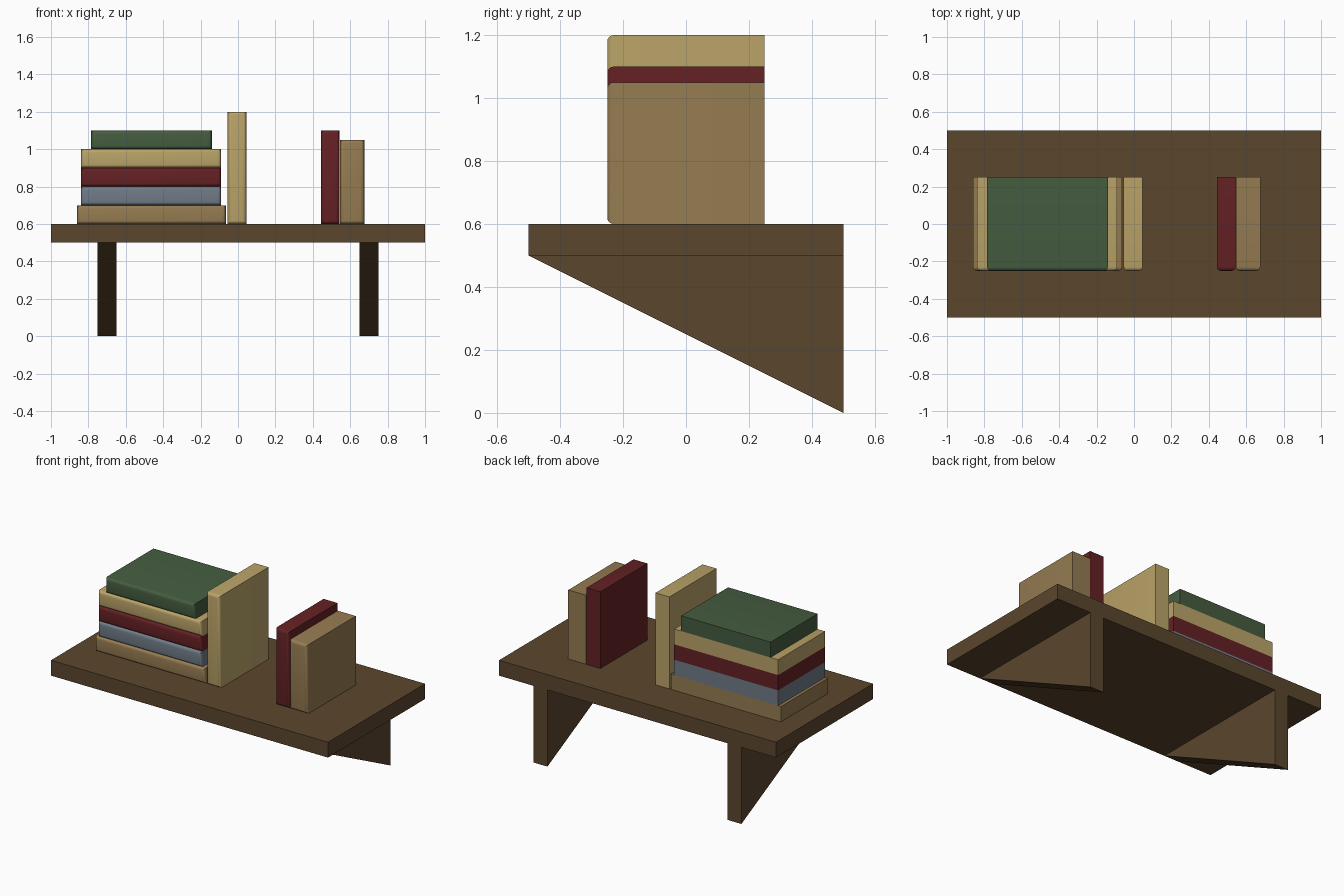
import bpy, bmesh

if "Cube" in bpy.data.objects:
    bpy.data.objects.remove(bpy.data.objects["Cube"])


def srgb(r, g, b):
    lin = [((c / 255 + 0.055) / 1.055) ** 2.4 for c in (r, g, b)]
    return (*lin, 1.0)


def material(name, rgb):
    m = bpy.data.materials.new(name)
    m.diffuse_color = srgb(*rgb)
    m.use_nodes = True
    m.node_tree.nodes["Principled BSDF"].inputs["Base Color"].default_value = m.diffuse_color
    return m


wood = material("dark wood", (91, 70, 45))
green = material("green cover", (69, 93, 64))
yellow = material("straw cover", (187, 164, 105))
red = material("red cover", (101, 33, 36))
blue = material("slate cover", (113, 123, 135))
tan = material("tan cover", (150, 124, 82))


def prism(name, x0, x1, profile, mat):
    """Extrude a (y, z) profile from x0 to x1."""
    bm = bmesh.new()
    face = bm.faces.new([bm.verts.new((x0, y, z)) for y, z in profile])
    ext = bmesh.ops.extrude_face_region(bm, geom=[face])
    moved = [v for v in ext["geom"] if isinstance(v, bmesh.types.BMVert)]
    bmesh.ops.translate(bm, verts=moved, vec=(x1 - x0, 0, 0))
    bmesh.ops.recalc_face_normals(bm, faces=bm.faces)
    return finish(name, bm, mat)


def finish(name, bm, mat):
    me = bpy.data.meshes.new(name)
    bm.to_mesh(me)
    bm.free()
    me.materials.append(mat)
    ob = bpy.data.objects.new(name, me)
    bpy.context.collection.objects.link(ob)
    return ob


def book(name, x0, x1, z0, z1, mat):
    """Box whose front (spine) edges are rounded."""
    ob = prism(name, x0, x1, [(-0.25, z0), (0.25, z0), (0.25, z1), (-0.25, z1)], mat)
    bm = bmesh.new()
    bm.from_mesh(ob.data)
    spine = [e for e in bm.edges if all(v.co.y < -0.2 for v in e.verts)]
    bmesh.ops.bevel(bm, geom=spine, offset=0.02, segments=4, profile=0.5, affect='EDGES')
    for f in bm.faces:
        f.smooth = True
    # keep the square back edges sharp
    for e in bm.edges:
        if len(e.link_faces) == 2 and e.calc_face_angle() > 0.6:
            e.smooth = False
    bm.to_mesh(ob.data)
    bm.free()


# Shelf board and wedge brackets
prism("shelf_board", -1, 1, [(-0.5, 0.5), (0.5, 0.5), (0.5, 0.6), (-0.5, 0.6)], wood)
for side, x in (("left", -0.7), ("right", 0.7)):
    prism(side + "_bracket", x - 0.05, x + 0.05, [(-0.5, 0.5), (0.5, 0.0), (0.5, 0.5)], wood)

# Stack of lying books, bottom to top
stack = [(-0.86, -0.065, tan), (-0.84, -0.09, blue), (-0.84, -0.09, red),
         (-0.84, -0.09, yellow), (-0.785, -0.14, green)]
for i, (x0, x1, mat) in enumerate(stack):
    book(f"stacked_book_{i + 1}", x0, x1, 0.6 + 0.1 * i, 0.7 + 0.1 * i, mat)

# Upright books
book("upright_book_1", -0.055, 0.045, 0.6, 1.2, yellow)
book("upright_book_2", 0.443, 0.543, 0.6, 1.1, red)
book("upright_book_3", 0.545, 0.675, 0.6, 1.05, tan)
